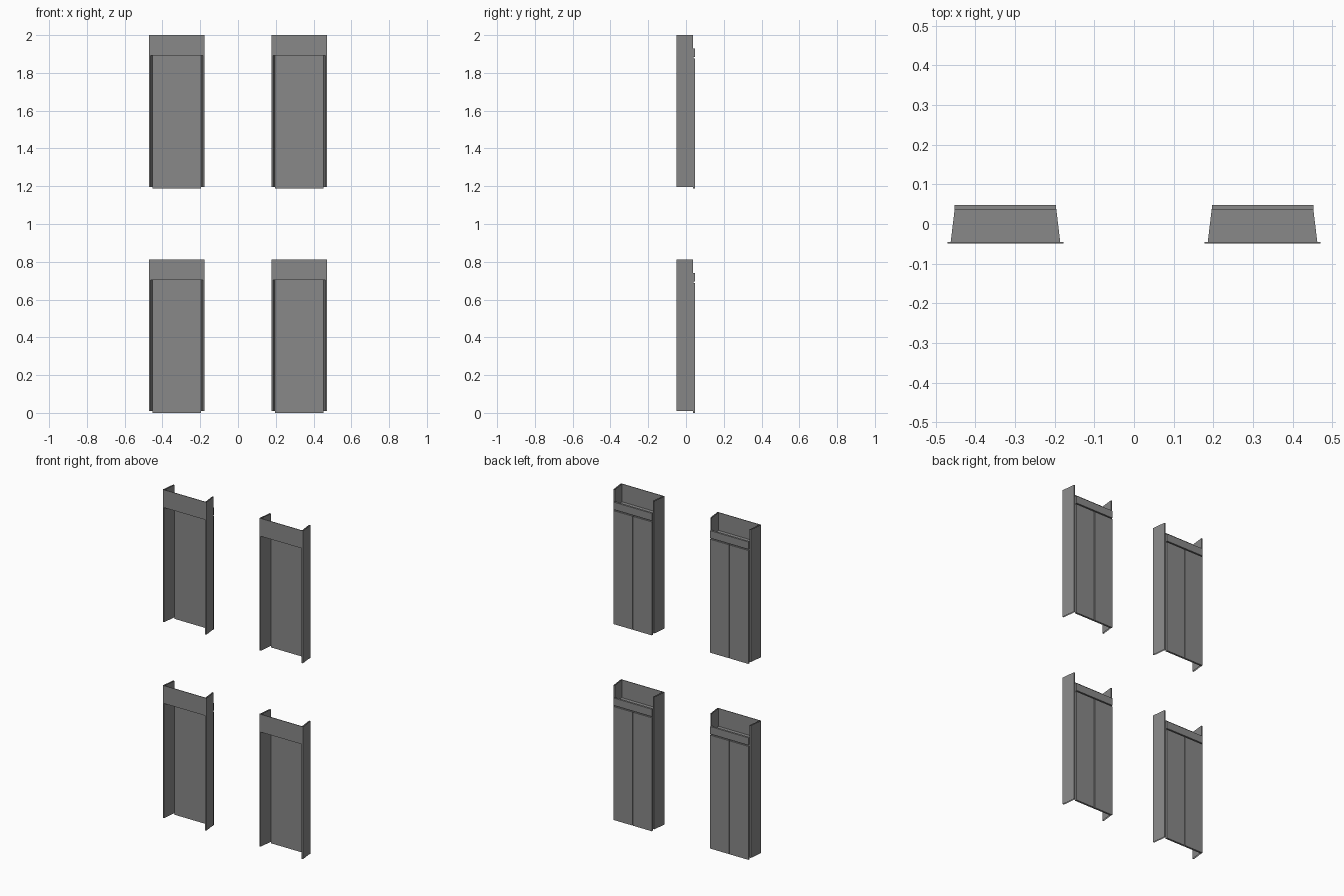
import bpy
import bmesh

cube = bpy.data.objects.get("Cube")
if cube:
    bpy.data.objects.remove(cube, do_unlink=True)

# One painted steel colour
steel = bpy.data.materials.new("grey_steel")
steel.use_nodes = True
GREY = (0.25, 0.25, 0.25, 1)
steel.diffuse_color = GREY
steel.node_tree.nodes["Principled BSDF"].inputs["Base Color"].default_value = GREY


def finish(name, bm, origin):
    bmesh.ops.recalc_face_normals(bm, faces=bm.faces)
    mesh = bpy.data.meshes.new(name)
    bm.to_mesh(mesh)
    bm.free()
    mesh.materials.append(steel)
    obj = bpy.data.objects.new(name, mesh)
    obj.location = origin
    bpy.context.collection.objects.link(obj)


def box(name, origin, xs, ys, zs):
    bm = bmesh.new()
    bmesh.ops.create_cube(bm, size=1)
    for v in bm.verts:
        for axis, (low, high) in enumerate((xs, ys, zs)):
            v.co[axis] = low if v.co[axis] < 0 else high
    finish(name, bm, origin)


def sleeve(name, origin, outline, z0, z1):
    """Folded sheet following a plan outline, open at top and bottom."""
    bm = bmesh.new()
    low = [bm.verts.new((x, y, z0)) for x, y in outline]
    high = [bm.verts.new((x, y, z1)) for x, y in outline]
    for i in range(len(outline)):
        j = (i + 1) % len(outline)
        bm.faces.new((low[i], low[j], high[j], high[i]))
    finish(name, bm, origin)


def plate(name, origin, outline, z):
    bm = bmesh.new()
    bm.faces.new([bm.verts.new((x, y, z)) for x, y in outline])
    finish(name, bm, origin)


FRONT, BACK = -0.049, 0.036      # depth of the surround
TOP, HEAD, FOOT = 0.812, 0.704, 0.009
DOOR = 0.128                     # half width of the doorway at the back


def lift_entrance(label, origin):
    # Splayed jambs, mirrored about the doorway
    for side, s in (("left", 1), ("right", -1)):
        outline = [(s * 0.138, FRONT), (s * 0.146, FRONT),
                   (s * 0.136, BACK), (s * DOOR, BACK)]
        sleeve(f"{label}_{side}_jamb", origin, outline, FOOT, TOP)
        # Door leaf on the rear of the backing panel
        xs = sorted((s * 0.003, s * DOOR))
        box(f"{label}_{side}_door_leaf", origin, xs, (0.039, 0.048), (0, 0.688))

    # Header across the front, with the soffit running back to the doors
    box(f"{label}_header", origin, (-0.146, 0.146), (FRONT, -0.045), (HEAD, TOP))
    plate(f"{label}_soffit", origin,
          [(-0.138, -0.045), (0.138, -0.045), (DOOR, 0.038), (-DOOR, 0.038)], HEAD)

    # Plain door front and the rear transom above the leaves
    box(f"{label}_door_front", origin, (-DOOR, DOOR), (BACK, 0.039), (0, 0.74))
    box(f"{label}_transom", origin, (-DOOR, DOOR), (0.039, 0.048), (0.695, 0.74))


# Two entrances on each of two floors
for floor, z in (("lower", 0), ("upper", 1.188)):
    for side, x in (("left", 0.324), ("right", -0.324)):
        lift_entrance(f"{floor}_{side}", (x, 0, z))
